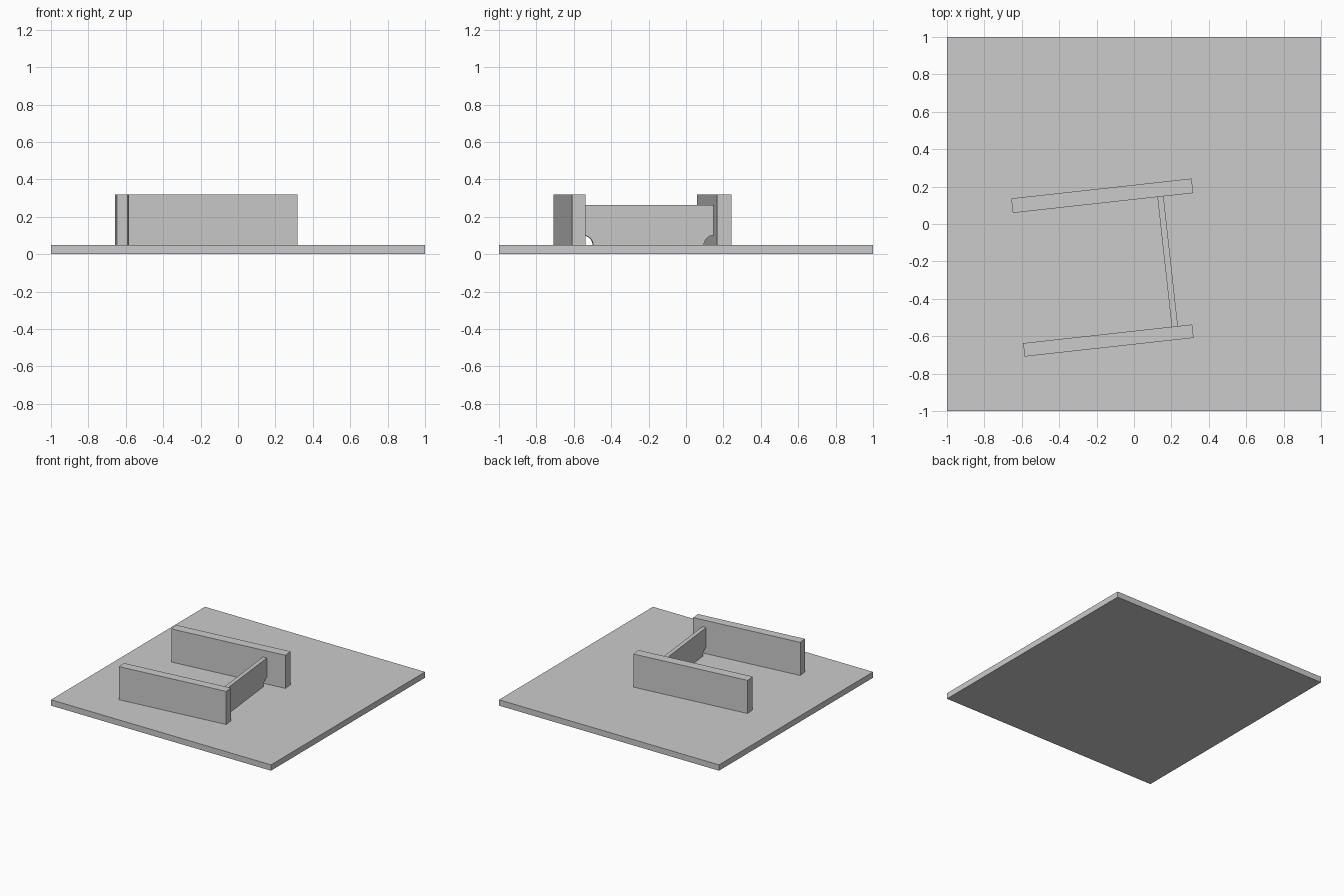
import bpy
import bmesh
from math import pi, sin, cos, radians
from mathutils import Matrix, Vector

cube = bpy.data.objects.get("Cube")
if cube:
    bpy.data.objects.remove(cube, do_unlink=True)

BASE_H = 0.048
ANGLE = radians(6.3)

steel = bpy.data.materials.new("plain_grey")
steel.use_nodes = True
grey = (0.6, 0.6, 0.6, 1)
steel.diffuse_color = grey
steel.node_tree.nodes["Principled BSDF"].inputs["Base Color"].default_value = grey


def finish(name, bm):
    bmesh.ops.recalc_face_normals(bm, faces=bm.faces)
    mesh = bpy.data.meshes.new(name)
    bm.to_mesh(mesh)
    bm.free()
    mesh.materials.append(steel)
    obj = bpy.data.objects.new(name, mesh)
    bpy.context.collection.objects.link(obj)
    return obj


def plate(name, size, x, y, bottom, angle=0):
    bm = bmesh.new()
    bmesh.ops.create_cube(bm, size=1)
    bmesh.ops.scale(bm, vec=size, verts=bm.verts)
    obj = finish(name, bm)
    obj.location = (x, y, bottom + size[2] / 2)
    obj.rotation_euler.z = angle
    return obj


def coped_rib(name, length, height, thick, radius, x, y, angle):
    """Upright plate with quarter-round cut-outs at both bottom corners."""
    half = length / 2
    arc = [(half - radius * cos(a), radius * sin(a))
           for a in (i * pi / 16 for i in range(9))]
    right = arc + [(half, height)]
    outline = right + [(-u, v) for u, v in reversed(right)]
    bm = bmesh.new()
    face = bm.faces.new([bm.verts.new((-thick / 2, u, v)) for u, v in outline])
    out = bmesh.ops.extrude_face_region(bm, geom=[face])
    moved = [g for g in out["geom"] if isinstance(g, bmesh.types.BMVert)]
    bmesh.ops.translate(bm, vec=(thick, 0, 0), verts=moved)
    obj = finish(name, bm)
    obj.matrix_world = Matrix.Translation(Vector((x, y, BASE_H))) @ Matrix.Rotation(angle, 4, "Z")
    return obj


# Base slab
plate("base_plate", (2, 2, BASE_H), 0, 0, 0)

# Two upright side plates
plate("back_plate", (0.97, 0.078, 0.272), -0.17, 0.151, BASE_H, ANGLE)
plate("front_plate", (0.909, 0.072, 0.272), -0.137, -0.623, BASE_H, ANGLE)

# Thin lower rib bridging the side plates
coped_rib("cross_rib", 0.702, 0.215, 0.033, 0.053, 0.18, -0.202, ANGLE)
